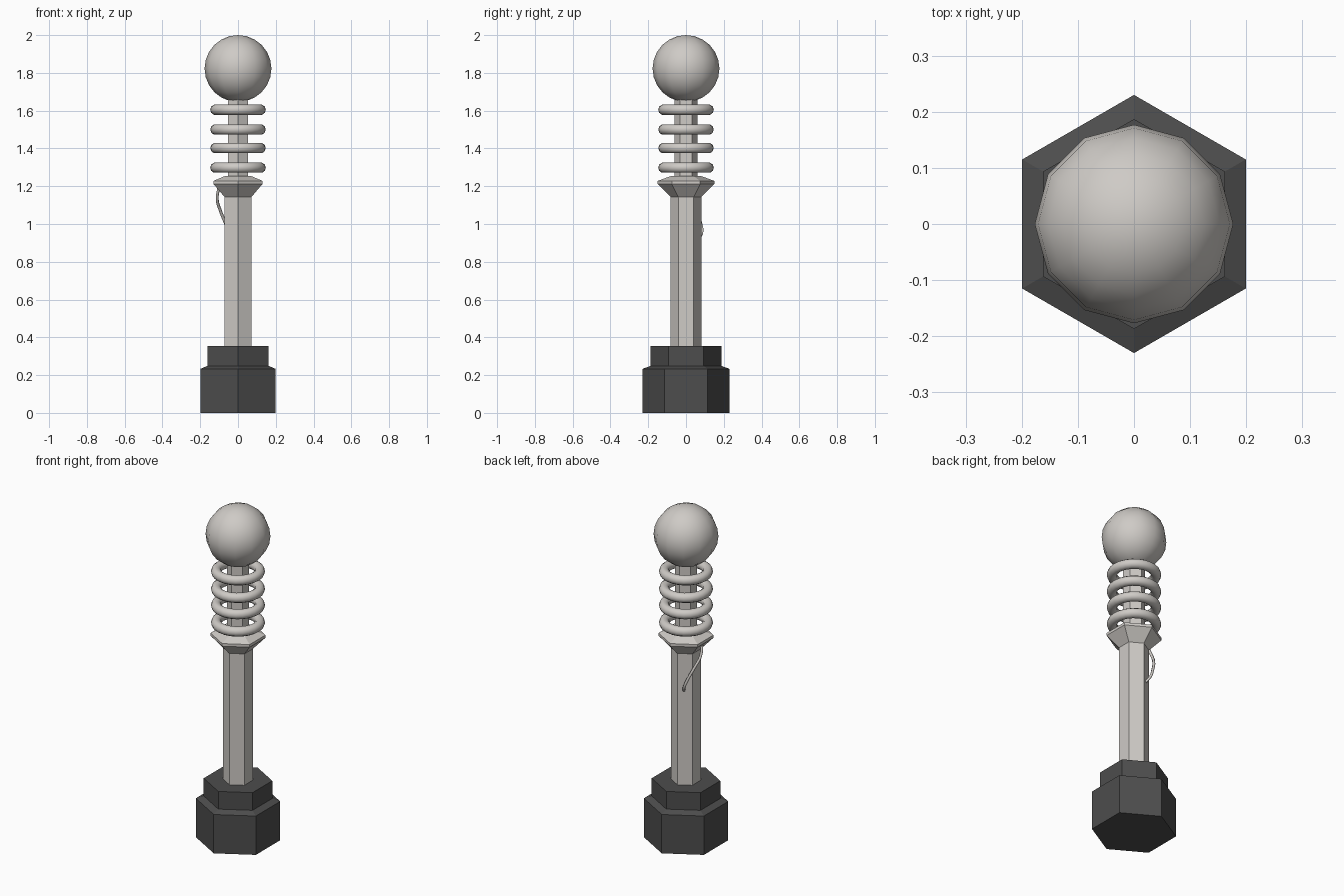
import bpy, bmesh, math

if "Cube" in bpy.data.objects:
    bpy.data.objects.remove(bpy.data.objects["Cube"])


def material(name, rgb):
    m = bpy.data.materials.new(name)
    m.diffuse_color = (*rgb, 1)
    m.use_nodes = True
    m.node_tree.nodes["Principled BSDF"].inputs["Base Color"].default_value = m.diffuse_color
    return m


LIGHT = material("light_grey", (0.62, 0.595, 0.565))
DARK = material("dark_grey", (0.075, 0.075, 0.075))


def hex_part(name, profile, mat):
    """Stack six-sided rings (corner radius, z), corners on the y axis."""
    bm = bmesh.new()
    rings = []
    for r, z in profile:
        angles = [math.pi / 2 + i * math.pi / 3 for i in range(6)]
        rings.append([bm.verts.new((r * math.cos(a), r * math.sin(a), z)) for a in angles])
    for lo, hi in zip(rings, rings[1:]):
        for i in range(6):
            j = (i + 1) % 6
            bm.faces.new((lo[i], lo[j], hi[j], hi[i]))
    bm.faces.new(rings[0][::-1])
    bm.faces.new(rings[-1])
    mesh = bpy.data.meshes.new(name)
    bm.to_mesh(mesh)
    bm.free()
    mesh.materials.append(mat)
    obj = bpy.data.objects.new(name, mesh)
    bpy.context.collection.objects.link(obj)
    return obj


def finish(name, mat):
    obj = bpy.context.object
    obj.name = name
    obj.data.materials.append(mat)
    bpy.ops.object.shade_smooth()


# Stepped base
hex_part("base", [(0.23, 0), (0.23, 0.233), (0.187, 0.249), (0.187, 0.355)], DARK)

# Column, flared collar and thin upper shaft
hex_part("column", [(0.082, 0.35), (0.082, 1.145)], LIGHT)
hex_part("collar", [(0.082, 1.143), (0.15, 1.212), (0.15, 1.228), (0.08, 1.254)], LIGHT)
hex_part("upper_shaft", [(0.061, 1.25), (0.061, 1.69)], LIGHT)

# Four rings around the shaft
for i, z in enumerate((1.298, 1.402, 1.5, 1.605)):
    bpy.ops.mesh.primitive_torus_add(location=(0, 0, z), major_radius=0.119,
                                     minor_radius=0.028, major_segments=24,
                                     minor_segments=10)
    finish(f"ring_{i + 1}", LIGHT)

# Ball on top
bpy.ops.mesh.primitive_uv_sphere_add(segments=12, ring_count=12, radius=0.177,
                                     location=(0, 0, 1.823))
finish("top_ball", LIGHT)

# Loose cable from the collar to the back of the column
curve = bpy.data.curves.new("cable", "CURVE")
curve.dimensions = "3D"
curve.bevel_depth = 0.008
curve.bevel_resolution = 1
curve.resolution_u = 4
curve.use_fill_caps = True
path = [(-0.1, -0.01, 1.2), (-0.11, 0.02, 1.13), (-0.093, 0.055, 1.07),
        (-0.065, 0.079, 1.0), (-0.045, 0.083, 0.95), (-0.03, 0.062, 0.922)]
spline = curve.splines.new("BEZIER")
spline.bezier_points.add(len(path) - 1)
for p, co in zip(spline.bezier_points, path):
    p.co = co
    p.handle_left_type = p.handle_right_type = "AUTO"
curve.materials.append(LIGHT)
cable = bpy.data.objects.new("cable", curve)
bpy.context.collection.objects.link(cable)
